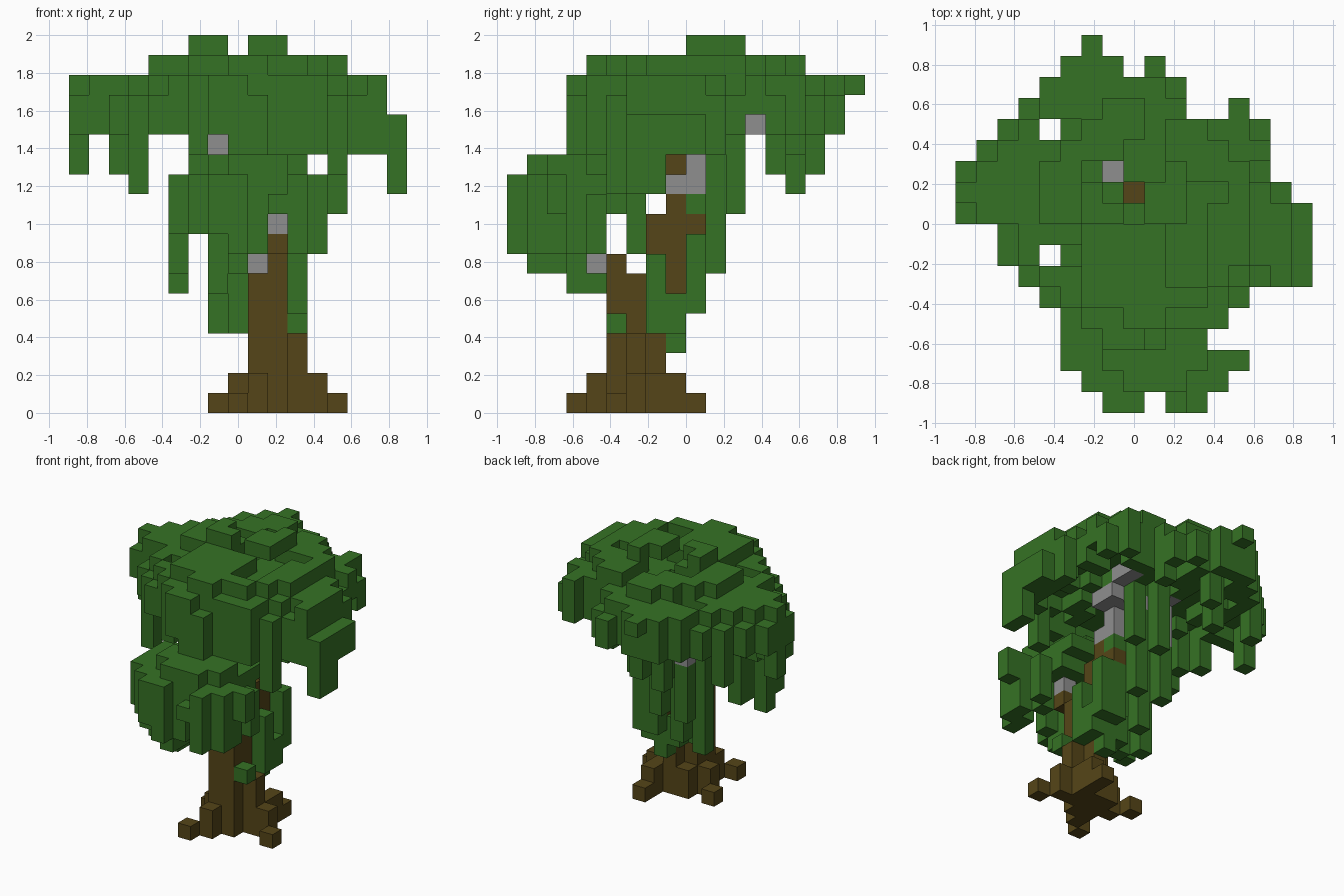
import bpy, bmesh, random
from mathutils import Vector, noise

if "Cube" in bpy.data.objects:
    bpy.data.objects.remove(bpy.data.objects["Cube"])

random.seed(4)
S = 2 / 19                      # edge of one cube
ORIGIN = Vector((-8.5 * S, -9 * S, 0))


def material(name, rgb):
    m = bpy.data.materials.new(name)
    m.diffuse_color = (*rgb, 1)
    m.use_nodes = True
    m.node_tree.nodes["Principled BSDF"].inputs["Base Color"].default_value = m.diffuse_color
    return m


green = material("leaf_green", (0.036, 0.168, 0.018))
brown = material("bark_brown", (0.091, 0.06, 0.009))
grey = material("branch_grey", (0.275, 0.275, 0.275))

trunk, branches, crown, low_crown, vines = set(), set(), set(), set(), set()


def box(part, i, j, k):
    """Fill inclusive cell ranges; each argument is a number or a pair."""
    r = [(a, a) if isinstance(a, int) else a for a in (i, j, k)]
    part.update((x, y, z) for x in range(r[0][0], r[0][1] + 1)
                for y in range(r[1][0], r[1][1] + 1)
                for z in range(r[2][0], r[2][1] + 1))


def spans(first_row, rows):
    """Outline in plan: one x range for each row of y."""
    return {(x, first_row + n) for n, (a, b) in enumerate(rows) for x in range(a, b + 1)}


def is_rim(cell, plan):
    x, y = cell
    return any(c not in plan for c in ((x + 1, y), (x - 1, y), (x, y + 1), (x, y - 1)))


# Trunk: root tips and arms around a stem that steps back
for i, j in ((8, 3), (13, 5), (11, 9), (7, 7)):
    box(trunk, i, j, 0)
for i, j in ((9, 4), (12, 6), (11, 8), (8, 6)):
    box(trunk, i, j, (0, 1))
box(trunk, (9, 11), 7, (0, 1))
box(trunk, (9, 10), (5, 6), (0, 6))
box(trunk, 11, 6, (0, 3))
box(trunk, 10, 7, (2, 3))
box(trunk, 10, 5, 7)
box(trunk, 10, 4, 8)
box(trunk, 10, 7, (8, 9))
box(trunk, 10, 8, (6, 10))
box(trunk, 10, 9, 9)
box(trunk, 9, 8, (11, 12))
box(trunk, 8, (9, 10), (13, 15))

# Grey branches
box(branches, 9, 4, 7)
box(branches, 10, 4, 9)
box(branches, 10, (8, 9), 11)
box(branches, (9, 10), 9, 12)
box(branches, (9, 11), (9, 10), 13)
box(branches, 11, (11, 12), 14)
box(branches, 7, (5, 8), 13)
box(branches, 7, 10, (11, 13))
box(branches, 7, 11, (14, 15))

# Upper crown: wide disc with a ragged rim, a patchy layer and top tufts
plan = spans(3, [(7, 9), (6, 12), (4, 13), (3, 15), (2, 15), (2, 15), (0, 15), (0, 15),
                 (0, 14), (1, 14), (2, 14), (3, 10), (4, 10), (5, 7)])
plan |= {(13, 14), (9, 16)}
plan -= {(4, 13), (4, 7)}
openings = {(7, 11), (8, 10)}
for c in sorted(plan - openings):
    low = 15 if c[1] == 12 and c[0] > 11 else 14
    if is_rim(c, plan):
        box(crown, *c, (low, random.choice((15, 16, 16))))
    else:
        box(crown, *c, (random.choice((low, 15, 15)), 16))
box(crown, 6, 17, 16)
box(crown, 16, (6, 9), (13, 14))
box(crown, 15, (8, 10), 13)
second = {(x, y) for x, y in plan
          if ((x - 8.5) / 5) ** 2 + ((y - 9) / 5.4) ** 2 < 1}
for c in sorted(second - openings):
    if noise.noise(Vector((c[0] * 0.45, c[1] * 0.45, 3.3))) > -0.14:
        box(crown, *c, (16, 17))
box(crown, 13, 9, 17)
box(crown, 4, 9, 17)
box(crown, (6, 7), (9, 10), 18)
box(crown, (9, 10), (9, 11), 18)
crown -= {(7, 10, 18), (9, 11, 18)}

# Short vines along the upper rim
for i, j in sorted(plan):
    open_side = (i > 10 and j > 7) or (j - i > 5 and 15 <= i + j <= 18)
    if is_rim((i, j), plan) and (3 * i + 5 * j) % 4 < 1 and not open_side \
            and i not in (1, 4, 5, 7) and j not in (12, 16):
        box(vines, i, j, (13 if i > 11 or j > 12 or i == 2 else 12, 15))
for i, j in ((6, 4), (8, 3), (9, 3), (10, 4), (11, 4), (14, 6), (15, 6)):
    box(vines, i, j, (13, 15))

# Longest rim vines: cell and lowest level
for i, j, low in ((0, 10, 12), (2, 13, 12), (2, 8, 12), (3, 6, 11), (6, 14, 11), (7, 15, 12),
                  (16, 6, 11), (16, 7, 11), (13, 5, 11), (8, 3, 12)):
    box(vines, i, j, (low, 14))

# Curtain around the stem, shorter towards the back
for j, low, high in ((7, 4, 8), (8, 4, 12), (9, 5, 11), (10, 7, 14), (11, 10, 14)):
    for i in range(7, 12):
        if (i + j) % 2 and not (i == 11 and j > 9):
            box(vines, i, j, (low, 5 if j == 8 and i > 8 else high))
box(vines, 11, 7, (4, 7))
box(vines, 11, 9, (5, 8))
box(vines, 10, 8, (3, 5))
box(vines, 10, 7, (4, 5))
box(vines, 11, 5, 4)
box(vines, 8, 6, (8, 11))
box(vines, 7, 7, (11, 12))

# Lower crown at the front: disc, upper tuft and uneven hanging rim
low_plan = spans(1, [(6, 12), (5, 13), (5, 11), (5, 12), (5, 11), (6, 11)])
low_plan |= {(7, 0), (8, 0), (10, 0), (11, 0)}
for i, j in sorted(low_plan):
    rim = is_rim((i, j), low_plan)
    box(low_crown, i, j, (11 if j > 5 else 10, 10 if rim and (i + 2 * j) % 5 == 0 and j < 5 else 11))
    if rim and j < 5:
        box(vines, i, j, (10 if i in (10, 13) else 8 if i == 12 else 8 + (i + j) % 2, 10))
    if abs(i - 8.7) + abs(j - 2.5) < 3:
        box(low_crown, i, j, 12)
for i, j, low in ((5, 4, 6), (5, 3, 7), (7, 3, 6), (7, 4, 6), (8, 1, 7), (8, 2, 7),
                  (11, 0, 8), (8, 0, 8), (11, 1, 8)):
    box(vines, i, j, (low, 10))

# Each cell belongs to one part only
parts = [("trunk", trunk, brown), ("branches", branches, grey), ("upper_crown", crown, green),
         ("lower_crown", low_crown, green), ("hanging_vines", vines, green)]
filled = set()
for _, cells, _ in parts:
    cells -= filled
    filled |= cells


def build(name, cells, mat):
    """Make the outer skin of a set of cubes."""
    bm = bmesh.new()
    verts = {}

    def vert(p):
        if p not in verts:
            verts[p] = bm.verts.new(ORIGIN + Vector(p) * S)
        return verts[p]

    for c in sorted(cells):
        for axis in range(3):
            u, v = (axis + 1) % 3, (axis + 2) % 3
            for side in (0, 1):
                near = list(c)
                near[axis] += 2 * side - 1
                if tuple(near) in filled:
                    continue
                ring = []
                for a, b in ((0, 0), (1, 0), (1, 1), (0, 1)):
                    p = list(c)
                    p[axis] += side
                    p[u] += a
                    p[v] += b
                    ring.append(vert(tuple(p)))
                bm.faces.new(ring if side else ring[::-1])
    mesh = bpy.data.meshes.new(name)
    bm.to_mesh(mesh)
    bm.free()
    mesh.materials.append(mat)
    bpy.context.collection.objects.link(bpy.data.objects.new(name, mesh))


for part in parts:
    build(*part)
